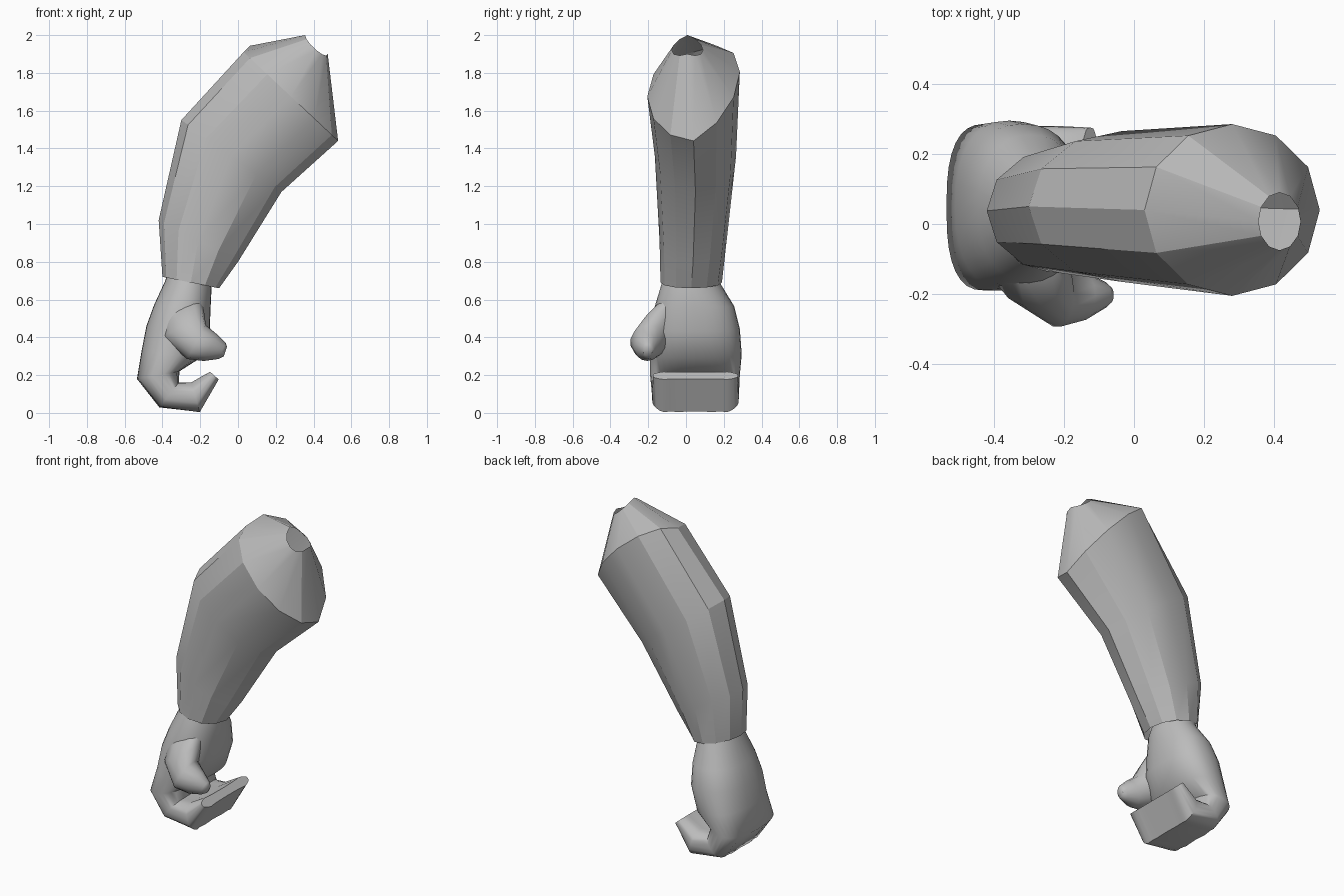
import bpy, bmesh, math

if "Cube" in bpy.data.objects:
    bpy.data.objects.remove(bpy.data.objects["Cube"])

grey = bpy.data.materials.new("plain_grey")
grey.diffuse_color = (0.5, 0.5, 0.5, 1)
grey.use_nodes = True
grey.node_tree.nodes["Principled BSDF"].inputs["Base Color"].default_value = grey.diffuse_color


def spow(v, p):
    return math.copysign(abs(v) ** p, v)


def section(outer, inner, y0, y1, n, p=1.0, bump=0.0, dz=(0.0, 0.0)):
    """Rounded ring spanning outer->inner in the x-z plane and y0..y1 across.
    bump scallops it into four fingers; dz lifts the front / back sides."""
    cx, cz = (outer[0] + inner[0]) / 2, (outer[1] + inner[1]) / 2
    ux, uz = (inner[0] - outer[0]) / 2, (inner[1] - outer[1]) / 2
    cy, ry = (y0 + y1) / 2, (y1 - y0) / 2
    ring = []
    for i in range(n):
        a = 2 * math.pi * i / n
        c, s = spow(math.cos(a), p), spow(math.sin(a), p)
        c *= 1 - bump * (0.5 + 0.5 * math.cos(4 * math.pi * s))
        lift = dz[1] * s if s > 0 else -dz[0] * s
        ring.append((cx + ux * c, cy + ry * s, cz + uz * c + lift))
    return ring


def loft(name, rings, capped, angle):
    """Skin a list of rings into one object."""
    bm = bmesh.new()
    vs = [[bm.verts.new(co) for co in r] for r in rings]
    n = len(vs[0])
    for a, b in zip(vs, vs[1:]):
        for i in range(n):
            j = (i + 1) % n
            bm.faces.new((a[i], a[j], b[j], b[i]))
    if capped:
        bm.faces.new(vs[0][::-1])
        bm.faces.new(vs[-1])
    bmesh.ops.recalc_face_normals(bm, faces=bm.faces)
    me = bpy.data.meshes.new(name)
    bm.to_mesh(me)
    bm.free()
    me.materials.append(grey)
    ob = bpy.data.objects.new(name, me)
    bpy.context.collection.objects.link(ob)
    bpy.ops.object.select_all(action='DESELECT')
    ob.select_set(True)
    bpy.context.view_layer.objects.active = ob
    bpy.ops.object.shade_smooth_by_angle(angle=math.radians(angle))
    return ob


# Sleeve: faceted bent tube, open at the wrist and shoulder
S = 12
loft("sleeve", [
    section((-0.40, 0.72), (-0.10, 0.66), -0.135, 0.19, S),
    section((-0.42, 1.02), (0.00, 0.80), -0.14, 0.215, S),
    section((-0.30, 1.55), (0.23, 1.17), -0.165, 0.265, S),
    section((0.03, 1.91), (0.53, 1.44), -0.205, 0.285, S, dz=(0, 0.13)),
    section((0.355, 2.0), (0.475, 1.90), -0.075, 0.09, S, dz=(-0.03, -0.03)),
], False, 24)

# Hand: wrist, palm, knuckles and curled fingers in one sweep
H = 32
loft("hand", [
    section((-0.36, 0.78), (-0.16, 0.74), -0.10, 0.16, H),
    section((-0.385, 0.70), (-0.14, 0.66), -0.13, 0.185, H),
    section((-0.445, 0.57), (-0.145, 0.56), -0.165, 0.255, H, 0.9),
    section((-0.485, 0.46), (-0.15, 0.43), -0.185, 0.285, H, 0.85),
    section((-0.51, 0.33), (-0.20, 0.29), -0.19, 0.295, H, 0.85),
    section((-0.535, 0.18), (-0.31, 0.22), -0.19, 0.285, H, 0.75),
    section((-0.42, 0.025), (-0.31, 0.165), -0.18, 0.28, H, 0.6, 0.1),
    section((-0.20, -0.005), (-0.25, 0.17), -0.18, 0.28, H, 0.55, 0.15),
    section((-0.10, 0.175), (-0.15, 0.22), -0.175, 0.275, H, 0.5, 0.25),
], True, 50)

# Thumb: tapering stub leaving the front of the palm
T = 14
loft("thumb", [
    section((-0.42, 0.55), (-0.20, 0.63), -0.13, 0.05, T),
    section((-0.40, 0.40), (-0.18, 0.54), -0.235, -0.02, T),
    section((-0.27, 0.285), (-0.17, 0.465), -0.295, -0.10, T),
    section((-0.18, 0.275), (-0.11, 0.415), -0.275, -0.135, T),
    section((-0.105, 0.285), (-0.065, 0.37), -0.24, -0.165, T),
    section((-0.075, 0.30), (-0.058, 0.35), -0.225, -0.18, T),
], True, 50)
